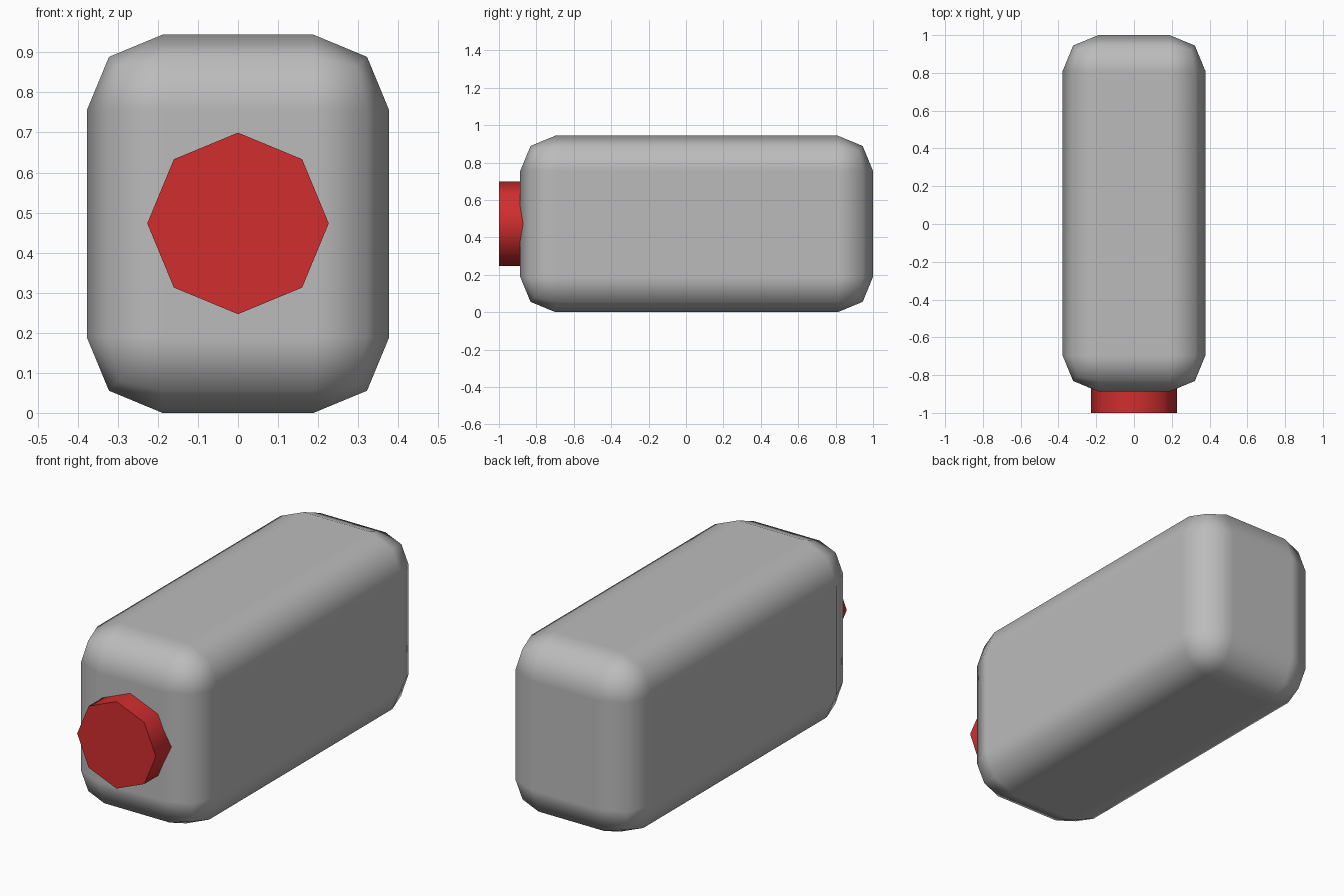
import bpy, math

if "Cube" in bpy.data.objects:
    bpy.data.objects.remove(bpy.data.objects["Cube"])


def material(name, rgb):
    m = bpy.data.materials.new(name)
    m.diffuse_color = (*rgb, 1.0)
    m.use_nodes = True
    m.node_tree.nodes["Principled BSDF"].inputs["Base Color"].default_value = m.diffuse_color
    return m


grey = material("grey", (0.50, 0.50, 0.50))
red = material("red", (0.64, 0.027, 0.028))

# Body: long box with two-segment rounded edges
bpy.ops.mesh.primitive_cube_add(size=1, location=(0, 0.0567, 0.472))
body = bpy.context.object
body.name = "body"
body.scale = (0.755, 1.8866, 0.944)
bpy.ops.object.transform_apply(location=False, rotation=False, scale=True)
body.data.materials.append(grey)
bpy.ops.object.shade_smooth()
bevel = body.modifiers.new("rounded_edges", 'BEVEL')
bevel.width = 0.189
bevel.segments = 2
bevel.harden_normals = True

# Nozzle: eight-sided plug sunk into the front of the body
bpy.ops.mesh.primitive_cylinder_add(vertices=8, radius=0.2265, depth=0.22,
                                    location=(0, -0.89, 0.473),
                                    rotation=(math.radians(90), 0, 0))
nozzle = bpy.context.object
nozzle.name = "nozzle"
nozzle.data.materials.append(red)
bpy.ops.object.shade_smooth_by_angle(angle=math.radians(60))
